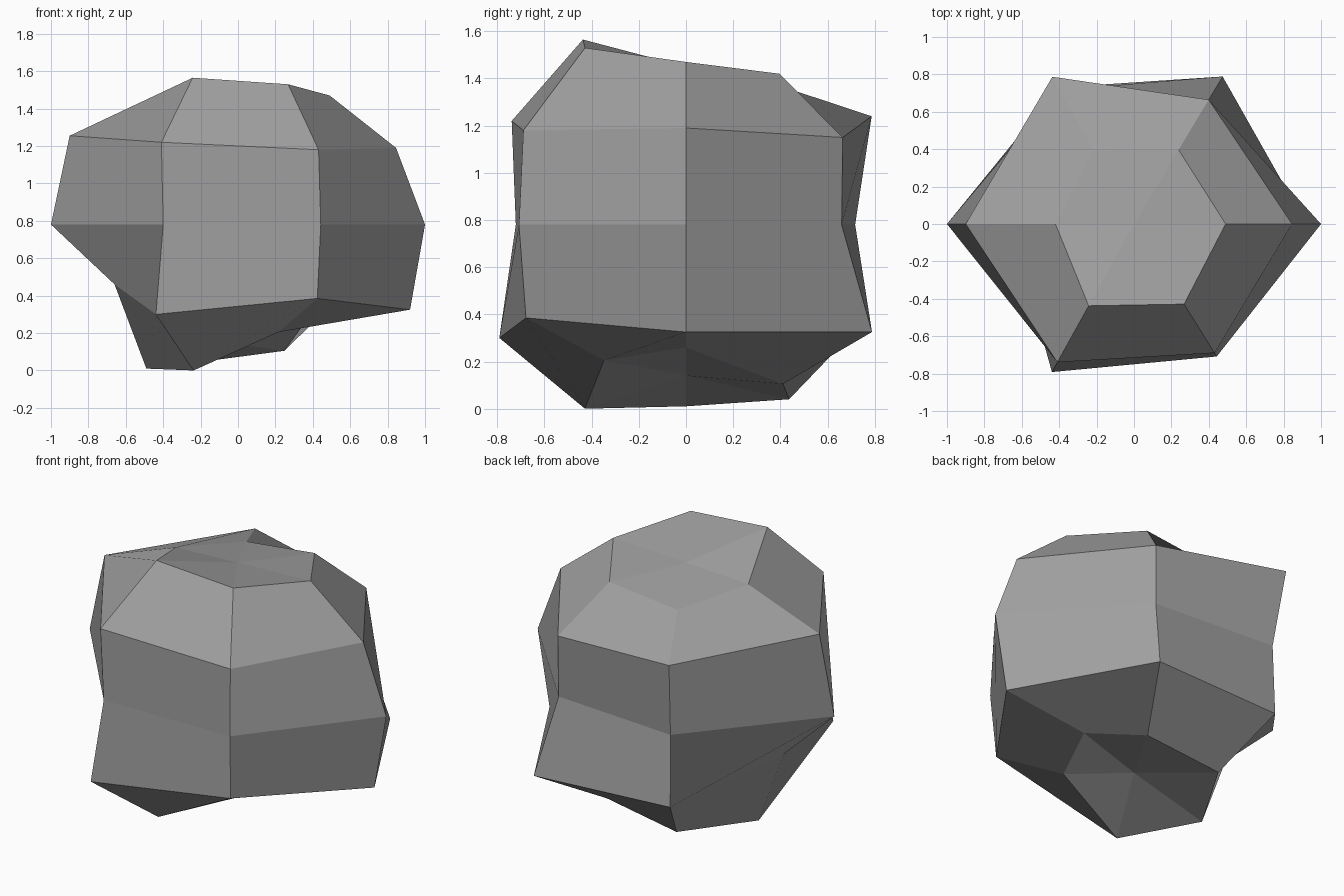
import bpy, bmesh
from math import radians, cos, sin

if "Cube" in bpy.data.objects:
    bpy.data.objects.remove(bpy.data.objects["Cube"], do_unlink=True)

# One grey for the whole stone
GREY = (0.35, 0.35, 0.35, 1)
stone = bpy.data.materials.new("stone grey")
stone.use_nodes = True
stone.diffuse_color = GREY
stone.node_tree.nodes["Principled BSDF"].inputs["Base Color"].default_value = GREY

# Dented six-sided ball: compass angle, then (radius, height) from top to bottom
COLUMNS = [
    (0, [(.49, 1.47), (.845, 1.19), (1, .78), (.92, .325), (.36, .26)]),
    (59, [(.463, 1.42), (.775, 1.15), (.77, .78), (.92, .325), (.48, .105)]),
    (119, [(.45, 1.37), (.90, 1.24), (.82, .78), (.835, .345), (.5, .04)]),
    (180, [(.42, 1.43), (.90, 1.255), (1, .78), (.66, .46), (.49, .01)]),
    (241, [(.50, 1.565), (.845, 1.22), (.825, .78), (.905, .30), (.49, 0)]),
    (302, [(.505, 1.53), (.813, 1.18), (.835, .78), (.80, .385), (.41, .205)]),
]
TOP, BOTTOM = 1.45, .14

bm = bmesh.new()
columns = []
for angle, profile in COLUMNS:
    a = radians(angle)
    columns.append([bm.verts.new((r * cos(a), r * sin(a), z)) for r, z in profile])
top = bm.verts.new((0, 0, TOP))
bottom = bm.verts.new((0, 0, BOTTOM))

# Side panels between neighbouring columns, closed by fans at both poles
for i, left in enumerate(columns):
    right = columns[(i + 1) % len(columns)]
    for k in range(len(left) - 1):
        bm.faces.new((right[k], left[k], left[k + 1], right[k + 1]))
    bm.faces.new((top, left[0], right[0]))
    bm.faces.new((bottom, right[-1], left[-1]))

mesh = bpy.data.meshes.new("rock")
bm.to_mesh(mesh)
bm.free()
mesh.materials.append(stone)
rock = bpy.data.objects.new("rock", mesh)
bpy.context.scene.collection.objects.link(rock)
